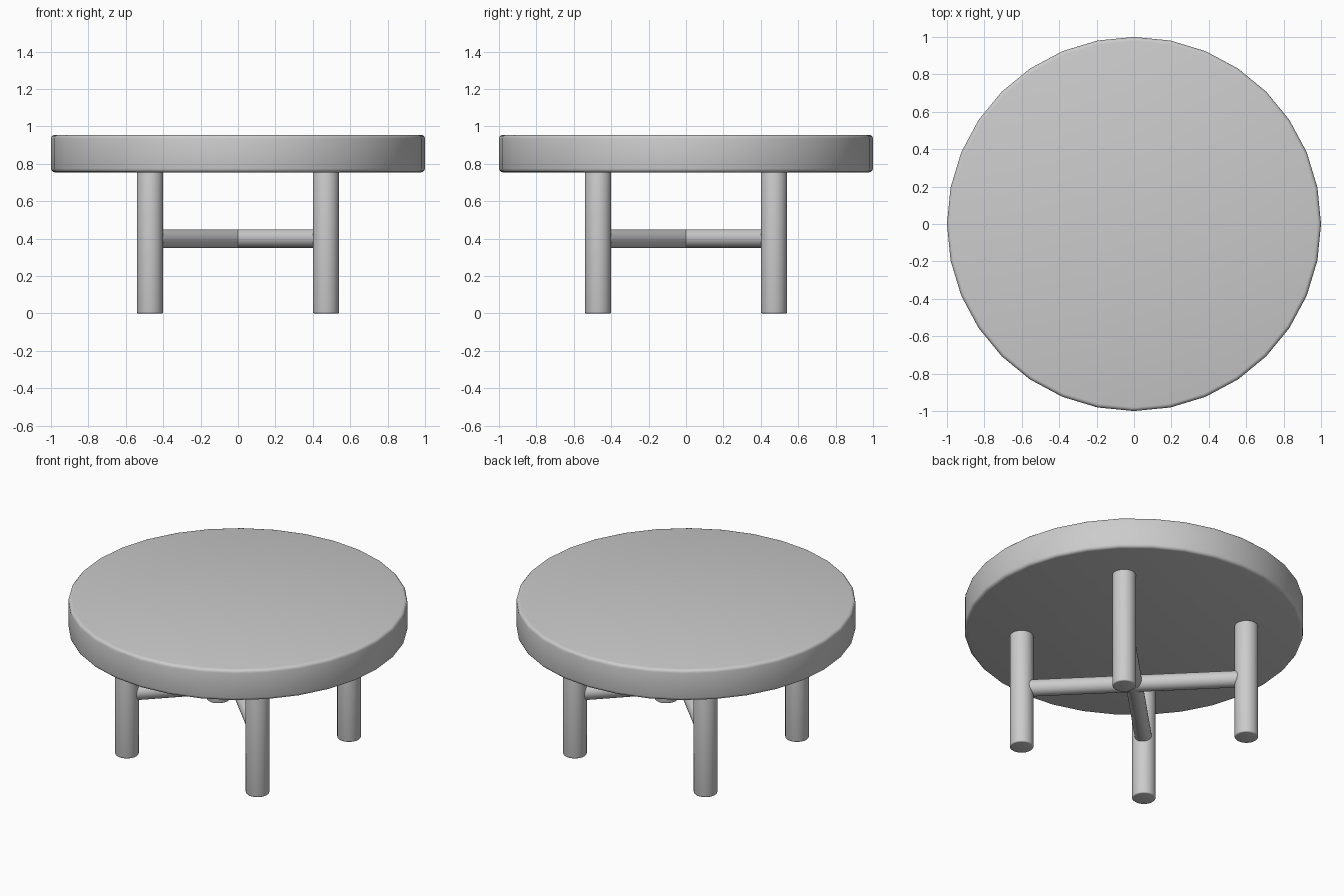
import bpy
import math
from mathutils import Vector

cube = bpy.data.objects.get("Cube")
if cube:
    bpy.data.objects.remove(cube, do_unlink=True)

grey = bpy.data.materials.new("plain grey")
grey.use_nodes = True
colour = (0.6, 0.6, 0.6, 1)
grey.diffuse_color = colour
grey.node_tree.nodes["Principled BSDF"].inputs["Base Color"].default_value = colour


def rod(name, start, end, radius, bevel=0, sides=32):
    """Cylinder between two points, with optional rounded rims."""
    start, end = Vector(start), Vector(end)
    axis = end - start
    bpy.ops.mesh.primitive_cylinder_add(
        vertices=sides, radius=radius, depth=axis.length, location=(start + end) / 2)
    obj = bpy.context.object
    obj.name = name
    obj.rotation_euler = axis.to_track_quat("Z", "Y").to_euler()
    obj.data.materials.append(grey)
    if bevel:
        mod = obj.modifiers.new("rounded rim", "BEVEL")
        mod.width = bevel
        mod.segments = 3
        mod.limit_method = "ANGLE"
        mod.angle_limit = math.radians(40)
        bpy.ops.object.modifier_apply(modifier=mod.name)
    bpy.ops.object.shade_smooth_by_angle(angle=math.radians(40))
    return obj


# Round top
rod("table_top", (0, 0, 0.755), (0, 0, 0.955), 1.0, 0.02)

# Four legs
reach = 0.47
for side, x in (("left", reach), ("right", -reach)):
    for end, y in (("front", -reach), ("back", reach)):
        rod(f"{end}_{side}_leg", (x, y, 0), (x, y, 0.76), 0.07, 0.008)

# Crossed diagonal stretchers
for name, s in (("stretcher_a", 1), ("stretcher_b", -1)):
    rod(name, (-0.44, -0.44 * s, 0.4), (0.44, 0.44 * s, 0.4), 0.05)
